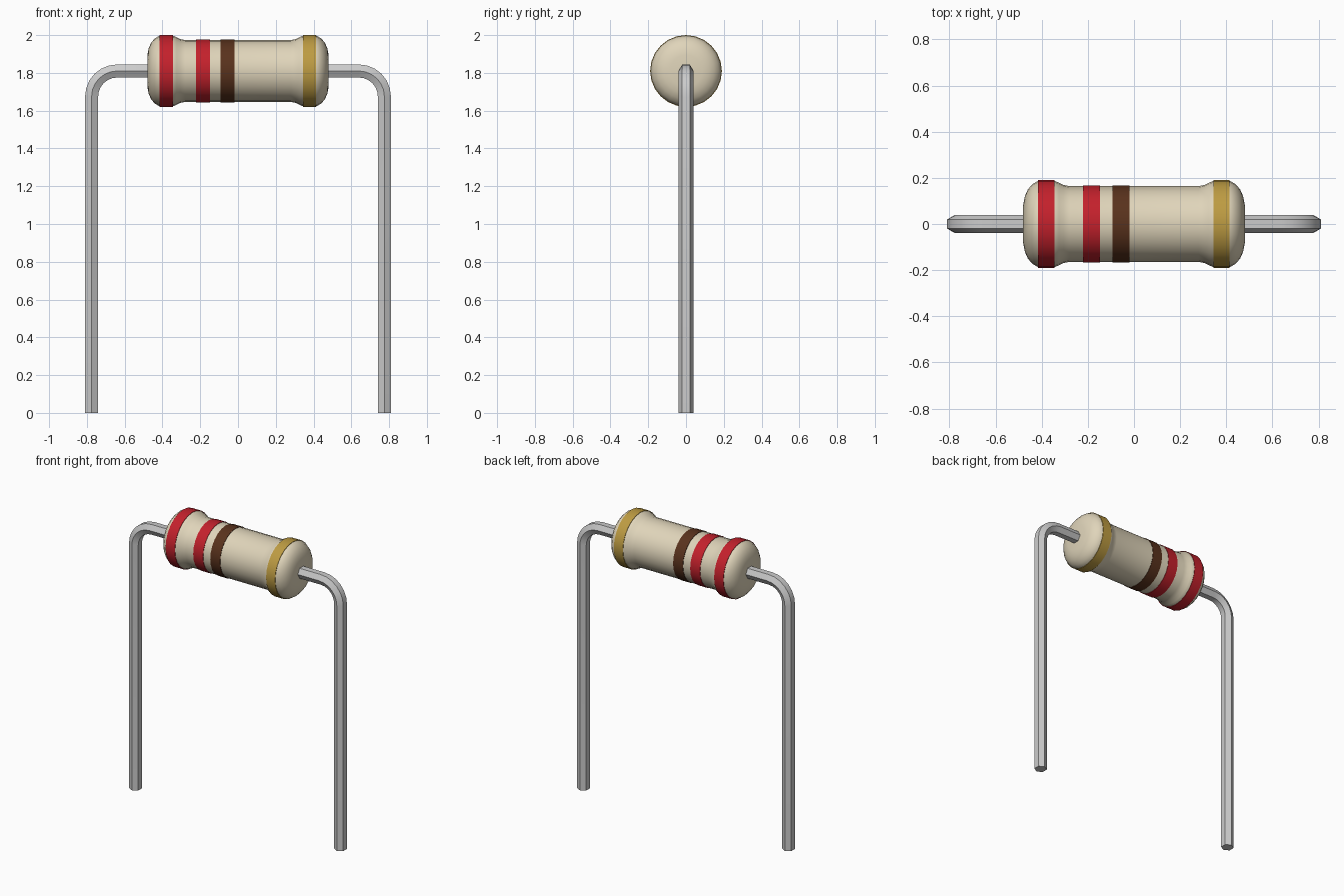
import bpy, bmesh
from math import sin, cos, pi, radians
from mathutils import Vector

if "Cube" in bpy.data.objects:
    bpy.data.objects.remove(bpy.data.objects["Cube"])

AXIS_Z = 1.81      # height of the body axis
SIDES = 24


def material(name, rgb):
    m = bpy.data.materials.new(name)
    m.diffuse_color = (*rgb, 1)
    m.use_nodes = True
    m.node_tree.nodes["Principled BSDF"].inputs["Base Color"].default_value = m.diffuse_color
    return m


def skin(name, rings, mat=None, closed=False):
    """Bridge equal-sized rings of points; cap the ends unless closed."""
    bm = bmesh.new()
    loops = [[bm.verts.new(p) for p in ring] for ring in rings]
    n = len(loops[0])
    pairs = list(zip(loops, loops[1:]))
    if closed:
        pairs.append((loops[-1], loops[0]))
    for a, b in pairs:
        for i in range(n):
            j = (i + 1) % n
            bm.faces.new((a[i], a[j], b[j], b[i]))
    if not closed:
        bm.faces.new(loops[0])
        bm.faces.new(loops[-1])
    bmesh.ops.recalc_face_normals(bm, faces=bm.faces)
    me = bpy.data.meshes.new(name)
    bm.to_mesh(me)
    bm.free()
    ob = bpy.data.objects.new(name, me)
    bpy.context.collection.objects.link(ob)
    if mat:
        me.materials.append(mat)
    bpy.ops.object.select_all(action='DESELECT')
    ob.select_set(True)
    bpy.context.view_layer.objects.active = ob
    bpy.ops.object.shade_smooth_by_angle(angle=radians(35))
    return ob


def circle(x, r):
    """Ring of points around the body axis."""
    return [Vector((x, r * sin(2 * pi * i / SIDES), AXIS_Z + r * cos(2 * pi * i / SIDES)))
            for i in range(SIDES)]


beige = material("beige", (0.74, 0.66, 0.49))
red = material("red", (0.55, 0.015, 0.025))
brown = material("brown", (0.10, 0.032, 0.012))
gold = material("gold", (0.51, 0.33, 0.055))

# Body: half profile mirrored about x = 0
half = [(.48, .085), (.473, .12), (.46, .15), (.44, .173), (.415, .187),
        (.345, .187), (.325, .179), (.305, .169), (.28, .164)]
profile = [(-x, r) for x, r in half] + half[::-1]
skin("body", [circle(x, r) for x, r in profile], beige)

# Colour bands: thin raised rings
for name, x0, x1, r, mat in (("first_band", -.415, -.345, .19, red),
                             ("second_band", -.222, -.148, .167, red),
                             ("third_band", -.093, -.019, .167, brown),
                             ("tolerance_band", .345, .413, .19, gold)):
    inner = r - .012
    skin(name, [circle(x0, inner), circle(x0, r), circle(x1, r), circle(x1, inner)],
         mat, closed=True)

# Leads: hexagonal wire swept out of the body, around a bend and down
WIRE, LEG_X, BEND, STEPS = .04, .775, .135, 6
for side, name in ((-1, "left_lead"), (1, "right_lead")):
    path = [(.44, AXIS_Z, 0)]
    for k in range(STEPS + 1):
        t = pi / 2 * k / STEPS
        path.append((LEG_X - BEND + BEND * sin(t), AXIS_Z - BEND + BEND * cos(t), t))
    path.append((LEG_X, 0, pi / 2))
    rings = []
    for x, z, t in path:
        ring = []
        for i in range(6):
            a = i * pi / 3
            out = WIRE * sin(a)
            ring.append(Vector((side * (x + out * sin(t)), WIRE * cos(a), z + out * cos(t))))
        rings.append(ring)
    skin(name, rings)
